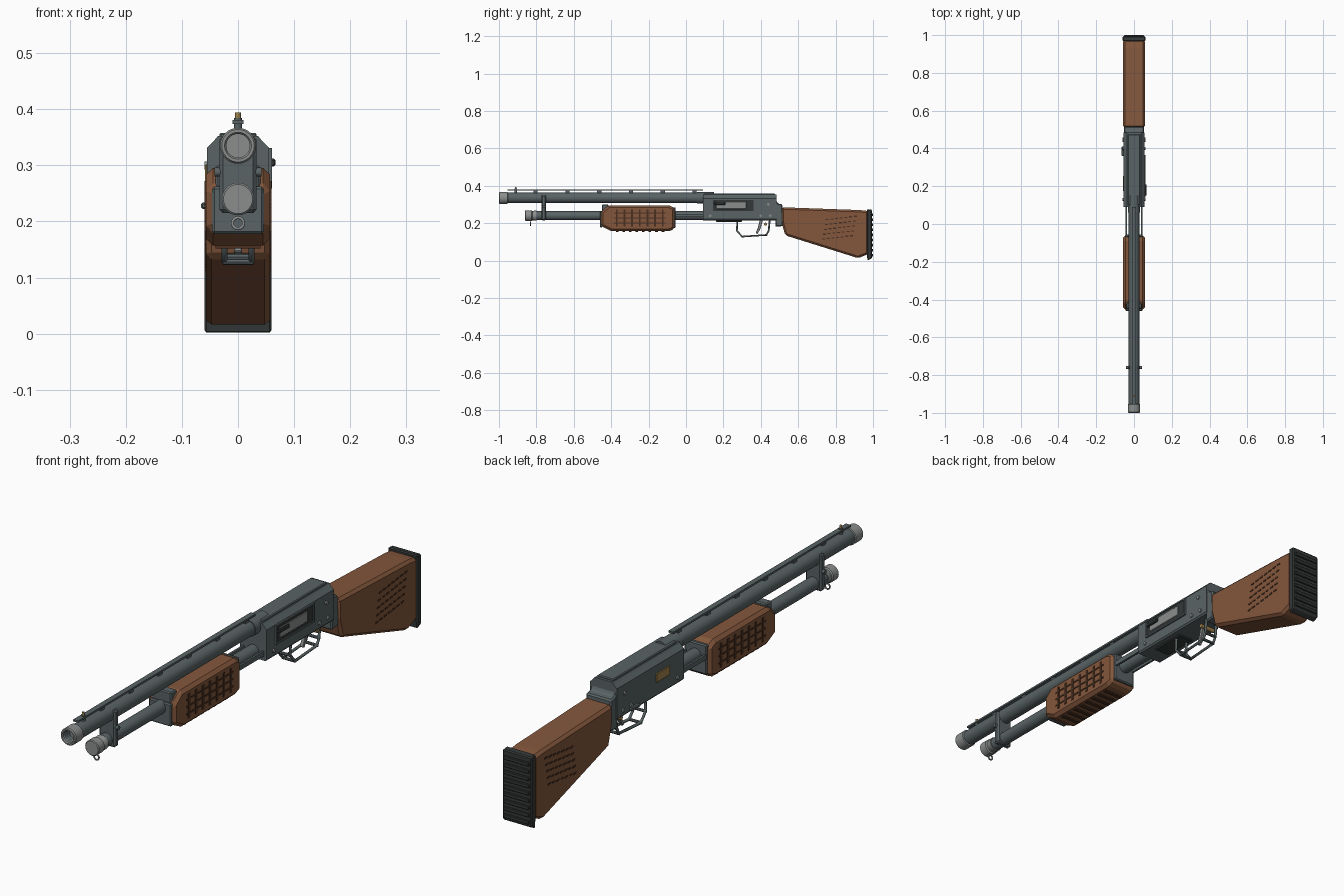
import bpy, bmesh, math
from mathutils import Vector

if "Cube" in bpy.data.objects:
    bpy.data.objects.remove(bpy.data.objects["Cube"])


def material(name, rgb):
    m = bpy.data.materials.new(name)
    m.diffuse_color = (*rgb, 1)
    m.use_nodes = True
    m.node_tree.nodes["Principled BSDF"].inputs["Base Color"].default_value = m.diffuse_color
    return m


STEEL = material("gunmetal", (0.10, 0.125, 0.13))
LIGHT = material("bare_steel", (0.26, 0.27, 0.27))
DARK = material("dark_rubber", (0.035, 0.04, 0.04))
WOOD = material("walnut", (0.23, 0.095, 0.045))
GROOVE = material("dark_walnut", (0.07, 0.03, 0.015))
BRASS = material("brass", (0.35, 0.23, 0.07))


def finish(name, bm, mat, bevel=0, smooth=False):
    bmesh.ops.recalc_face_normals(bm, faces=bm.faces)
    me = bpy.data.meshes.new(name)
    bm.to_mesh(me)
    bm.free()
    ob = bpy.data.objects.new(name, me)
    bpy.context.collection.objects.link(ob)
    me.materials.append(mat)
    if bevel:
        b = ob.modifiers.new("bevel", 'BEVEL')
        b.width, b.segments, b.limit_method = bevel, 1, 'ANGLE'
    if smooth:
        bpy.ops.object.select_all(action='DESELECT')
        bpy.context.view_layer.objects.active = ob
        ob.select_set(True)
        bpy.ops.object.shade_smooth_by_angle(angle=math.radians(35))
    return ob


def add_box(bm, x, y, z):
    vs = [bm.verts.new((a, b, c)) for a in x for b in y for c in z]
    for f in ((0, 1, 3, 2), (4, 6, 7, 5), (0, 4, 5, 1), (2, 3, 7, 6), (0, 2, 6, 4), (1, 5, 7, 3)):
        bm.faces.new([vs[i] for i in f])


def boxes(name, items, mat, bevel=0):
    """One object from several (x range, y range, z range) boxes."""
    bm = bmesh.new()
    for it in items:
        add_box(bm, *it)
    return finish(name, bm, mat, bevel)


def prism(name, pts, lo, hi, mat, axis='X', bevel=0):
    """Extrude a (y, z) profile along X, or an (x, z) profile along Y."""
    bm = bmesh.new()
    place = (lambda p, d: (d, p[0], p[1])) if axis == 'X' else (lambda p, d: (p[0], d, p[1]))
    a, b = [[bm.verts.new(place(p, d)) for p in pts] for d in (lo, hi)]
    bm.faces.new(a)
    bm.faces.new(b[::-1])
    for i in range(len(pts)):
        j = (i + 1) % len(pts)
        bm.faces.new((a[i], a[j], b[j], b[i]))
    return finish(name, bm, mat, bevel)


def lathe(name, prof, z, mat, n=32):
    """Revolve (radius, y) points around a line along Y at height z."""
    bm = bmesh.new()
    rings = [[bm.verts.new((r * math.cos(t), y, z + r * math.sin(t)))
              for t in (2 * math.pi * i / n for i in range(n))] for r, y in prof]
    for a, b in zip(rings, rings[1:]):
        for i in range(n):
            j = (i + 1) % n
            bm.faces.new((a[i], a[j], b[j], b[i]))
    bm.faces.new(rings[0])
    bm.faces.new(rings[-1])
    return finish(name, bm, mat, smooth=True)


def rod(name, a, b, r, mat, n=16):
    a, b = Vector(a), Vector(b)
    bm = bmesh.new()
    rot = (b - a).to_track_quat('Z', 'Y').to_matrix().to_4x4()
    rot.translation = (a + b) / 2
    bmesh.ops.create_cone(bm, cap_ends=True, segments=n, radius1=r, radius2=r,
                          depth=(b - a).length, matrix=rot)
    return finish(name, bm, mat, smooth=True)


def wire(name, pts, r, mat, cyclic=False):
    cu = bpy.data.curves.new(name, 'CURVE')
    cu.dimensions, cu.bevel_depth, cu.bevel_resolution = '3D', r, 1
    cu.use_fill_caps = True
    sp = cu.splines.new('POLY')
    sp.points.add(len(pts) - 1)
    for p, c in zip(sp.points, pts):
        p.co = (*c, 1)
    sp.use_cyclic_u = cyclic
    cu.materials.append(mat)
    ob = bpy.data.objects.new(name, cu)
    bpy.context.collection.objects.link(ob)


BZ, MZ = 0.335, 0.24   # barrel and magazine axis heights

# Barrel, muzzle collar and magazine tube
lathe("barrel", [(0.021, -0.85), (0.021, -0.99), (0.028, -0.99), (0.028, 0.12)], BZ, STEEL)
lathe("muzzle_collar", [(0.021, -0.96), (0.021, -0.996), (0.024, -1), (0.029, -1), (0.032, -0.996),
                        (0.032, -0.955), (0.028, -0.953)], BZ, LIGHT)
lathe("barrel_collar", [(0.031, 0.06), (0.031, 0.15)], BZ, STEEL)
lathe("magazine_tube", [(0.024, -0.84), (0.024, 0.12)], MZ, STEEL)
lathe("magazine_cap", [(0.026, -0.86), (0.029, -0.857), (0.029, -0.826), (0.025, -0.822),
                       (0.025, -0.815), (0.027, -0.812), (0.027, -0.80)], MZ, LIGHT)
wire("sling_ring", [(0.010 * math.cos(t), -0.832, 0.197 + 0.010 * math.sin(t))
                    for t in (math.pi * i / 8 for i in range(16))], 0.003, LIGHT, True)

# Ventilated rib with its posts and the bead sight
boxes("sight_rib", [((-0.010, 0.010), (-0.955, 0.09), (0.374, 0.381))], STEEL)
boxes("rib_posts", [((-0.006, 0.006), (-0.985 + 0.17 * i, -0.963 + 0.17 * i), (0.355, 0.376))
                    for i in range(1, 7)], STEEL)
rod("bead_post", (0, -0.91, 0.36), (0, -0.91, 0.384), 0.007, STEEL)
rod("bead_sight", (0, -0.91, 0.38), (0, -0.91, 0.394), 0.005, BRASS)

# Clamp joining barrel and magazine
boxes("barrel_clamp", [((-0.033, 0.033), (-0.772, -0.748), (0.215, 0.352))], STEEL, 0.006)
rod("clamp_screw", (-0.042, -0.76, 0.288), (0.042, -0.76, 0.288), 0.008, STEEL)

# Pump fore-end with end caps and raised checker bars
prism("fore_end", [(-0.455, 0.26), (-0.415, 0.295), (-0.09, 0.295), (-0.06, 0.28),
                   (-0.06, 0.17), (-0.09, 0.157), (-0.40, 0.157), (-0.455, 0.185)],
      -0.057, 0.057, WOOD, bevel=0.012)
boxes("fore_end_caps", [((-0.046, 0.046), (-0.46, -0.445), (0.178, 0.262)),
                        ((-0.040, 0.040), (-0.45, -0.415), (0.24, 0.300)),
                        ((-0.046, 0.046), (-0.07, -0.055), (0.175, 0.285))], STEEL, 0.004)
bars = []
for s in (-1, 1):
    x = tuple(sorted((s * 0.055, s * 0.0595)))
    for i in range(7):
        y = -0.37 + 0.041 * i
        bars.append((x, (y - 0.005, y + 0.005), (0.182, 0.272)))
    for z in (0.20, 0.227, 0.254):
        bars.append((x, (-0.385, -0.11), (z - 0.003, z + 0.003)))
boxes("side_checkering", bars, GROOVE)
boxes("bottom_ribs", [((-0.04, 0.04), (-0.375 + 0.035 * i, -0.361 + 0.035 * i), (0.152, 0.16))
                      for i in range(8)], GROOVE)
boxes("action_bars", [(tuple(sorted((s * 0.036, s * 0.044))), (-0.07, 0.10), (0.232, 0.25))
                      for s in (-1, 1)], STEEL)

# Receiver, tang and top strip
half = [(0.050, 0.215), (0.055, 0.221), (0.055, 0.332), (0.041, 0.346), (0.036, 0.352)]
prism("receiver", half + [(-x, z) for x, z in reversed(half)], 0.09, 0.485, STEEL, 'Y')
boxes("receiver_top", [((-0.033, 0.033), (0.10, 0.475), (0.345, 0.358))], STEEL, 0.003)
prism("receiver_tang", [(0.475, 0.335), (0.492, 0.305), (0.515, 0.30), (0.52, 0.185), (0.478, 0.18)],
      -0.052, 0.052, STEEL, bevel=0.005)

# Ejection port and bolt on the right, plate on the left, cross pins
boxes("ejection_port", [((0.05, 0.0575), (0.145, 0.36), (0.262, 0.328))], DARK)
boxes("port_frame", [((0.05, 0.061), (0.14, 0.365), (z, z + 0.006)) for z in (0.259, 0.325)]
      + [((0.05, 0.061), (y, y + 0.006), (0.259, 0.331)) for y in (0.139, 0.36)], STEEL)
boxes("bolt", [((0.05, 0.0595), (0.16, 0.325), (0.275, 0.316))], LIGHT, 0.003)
boxes("bolt_handle", [((0.055, 0.067), (0.15, 0.21), (0.298, 0.312))], DARK, 0.003)
boxes("side_plate", [((-0.0585, -0.05), (0.175, 0.255), (0.268, 0.302))], BRASS, 0.002)
for i, (y, z) in enumerate([(0.13, 0.24), (0.40, 0.24), (0.45, 0.24), (0.44, 0.30)]):
    rod(f"receiver_pin_{i}", (-0.060, y, z), (0.060, y, z), 0.007, LIGHT)
boxes("slide_release", [((-0.066, -0.05), (0.36, 0.41), (0.222, 0.234))], STEEL, 0.003)

# Loading port, trigger guard, trigger and safety
boxes("loading_port", [((-0.032, 0.032), (0.16, 0.30), (0.207, 0.22))], DARK, 0.003)
guard = [(0.275, 0.22), (0.272, 0.16), (0.30, 0.128), (0.43, 0.137), (0.442, 0.16), (0.448, 0.22)]
for s, side in ((-1, "left"), (1, "right")):
    wire(f"trigger_guard_{side}", [(s * 0.024, y, z) for y, z in guard], 0.0055, STEEL)
for i, (y, z) in enumerate(guard[1:5]):
    rod(f"guard_crossbar_{i}", (-0.027, y, z), (0.027, y, z), 0.0055, STEEL, 8)
prism("trigger", [(0.395, 0.22), (0.412, 0.22), (0.398, 0.17), (0.382, 0.142), (0.372, 0.146),
                  (0.384, 0.175)], -0.007, 0.007, LIGHT, bevel=0.002)
rod("safety_button", (-0.032, 0.425, 0.195), (0.032, 0.425, 0.195), 0.008, BRASS)

# Stock with rows of grip dashes on both sides
prism("stock", [(0.51, 0.285), (0.93, 0.27), (0.975, 0.265), (0.975, 0.035), (0.92, 0.013),
                (0.53, 0.135), (0.51, 0.21)], -0.057, 0.057, WOOD, bevel=0.010)
dashes = []
for s in (-1, 1):
    x = tuple(sorted((s * 0.055, s * 0.059)))
    for row in range(5):
        for i in range(7):
            y, z = 0.735 + 0.005 * row + 0.025 * i, 0.115 + 0.026 * row + 0.003 * i
            dashes.append((x, (y - 0.008, y + 0.008), (z - 0.003, z + 0.003)))
boxes("stock_grip_rows", dashes, GROOVE)

# Recoil pad with horizontal ribs
prism("recoil_pad", [(0.968, 0.275), (0.994, 0.272), (0.994, 0.012), (0.97, 0.0), (0.968, 0.03)],
      -0.060, 0.060, DARK, bevel=0.004)
boxes("pad_ribs", [((-0.052, 0.052), (0.99, 1.0), (0.022 + 0.027 * i, 0.036 + 0.027 * i))
                   for i in range(9)], DARK, 0.002)
